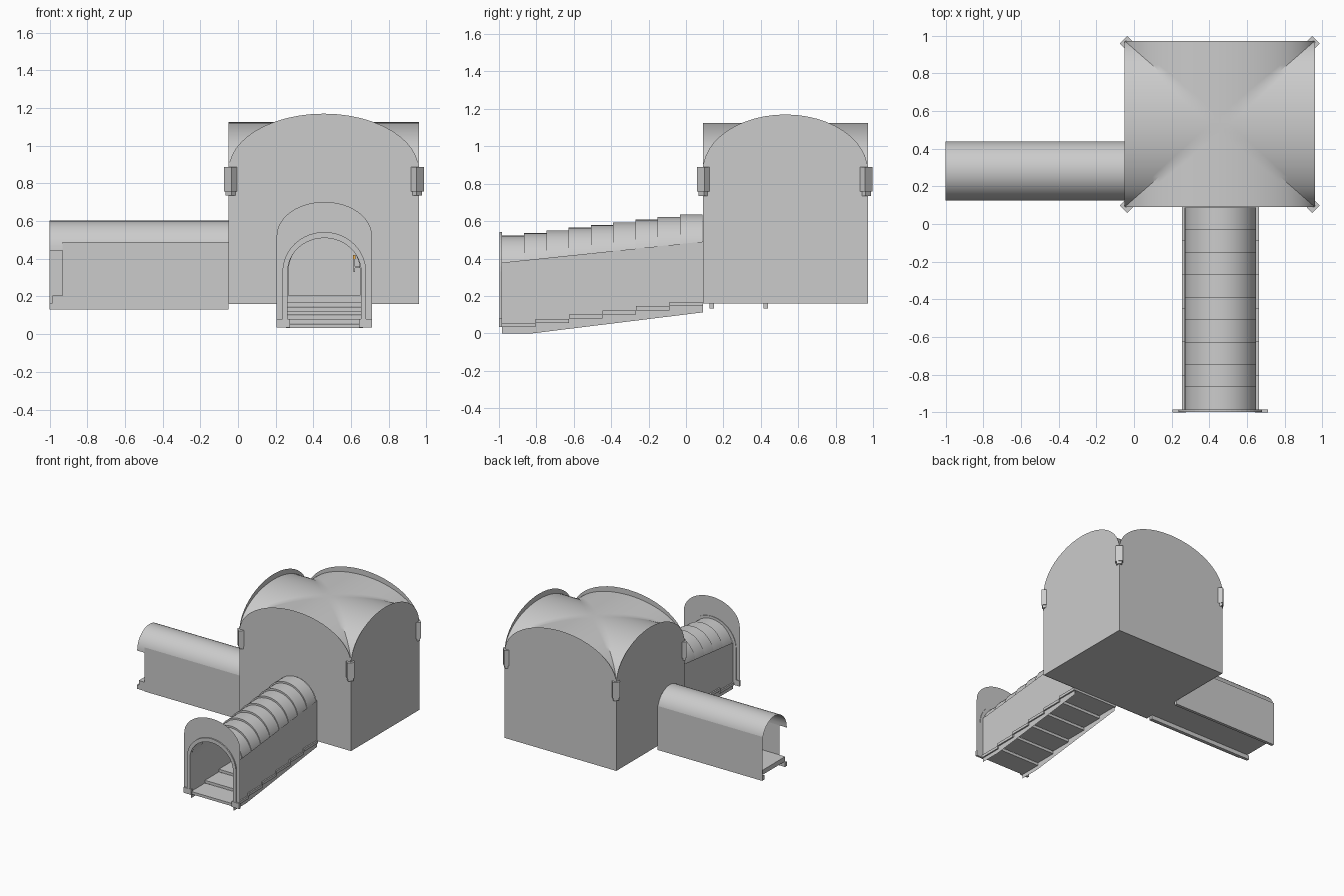
import bpy, bmesh
from math import pi, sin, cos, sqrt, radians
from mathutils import Matrix

if "Cube" in bpy.data.objects:
    bpy.data.objects.remove(bpy.data.objects["Cube"])

X0, X1, Y0, Y1 = -0.05, 0.96, 0.09, 0.972      # room footprint
CX, CY, HX, HY = (X0+X1)/2, (Y0+Y1)/2, (X1-X0)/2, (Y1-Y0)/2
SX, SR = 0.458, 0.19                           # stair tunnel centre and radius
PY, PR = 0.282, 0.157                          # side passage centre and radius


def make(name, verts, faces, smooth=False):
    me = bpy.data.meshes.new(name)
    me.from_pydata(verts, [], faces)
    me.update()
    ob = bpy.data.objects.new(name, me)
    bpy.context.collection.objects.link(ob)
    if smooth:
        bpy.ops.object.select_all(action='DESELECT')
        ob.select_set(True)
        bpy.context.view_layer.objects.active = ob
        bpy.ops.object.shade_smooth_by_angle(angle=radians(35))
    return ob


def box(name, x0, x1, y0, y1, z0, z1):
    bm = bmesh.new()
    bmesh.ops.create_cube(bm, size=1)
    bmesh.ops.scale(bm, vec=(x1-x0, y1-y0, z1-z0), verts=bm.verts)
    bmesh.ops.translate(bm, vec=((x0+x1)/2, (y0+y1)/2, (z0+z1)/2), verts=bm.verts)
    me = bpy.data.meshes.new(name)
    bm.to_mesh(me)
    bm.free()
    ob = bpy.data.objects.new(name, me)
    bpy.context.collection.objects.link(ob)
    return ob


def arch(c, half, base, spring, rise, n=24):
    """Arched outline from left foot to right foot, as (horizontal, z)."""
    pts = [(c-half*cos(pi*i/n), spring+rise*sin(pi*i/n)) for i in range(n+1)]
    return [(c-half, base)] + pts + [(c+half, base)]


def place(pts, axis, d):
    return [(u, d, z) if axis == 'y' else (d, u, z) for u, z in pts]


def arched_wall(name, axis, d, outer, door=None):
    """Thin arched sheet; a door is bridged as quads between both outlines."""
    if not door:
        return make(name, place(outer, axis, d), [list(range(len(outer)))])
    n = len(outer)
    return make(name, place(outer+door, axis, d),
                [(i, i+1, n+i+1, n+i) for i in range(n-1)])


def trim(name, axis, d, depth, outer, inner):
    """Solid arched frame."""
    ob = arched_wall(name, axis, d, outer, inner)
    bm = bmesh.new()
    bm.from_mesh(ob.data)
    ret = bmesh.ops.extrude_face_region(bm, geom=bm.faces[:], use_keep_orig=True)
    vs = [g for g in ret['geom'] if isinstance(g, bmesh.types.BMVert)]
    bmesh.ops.translate(bm, verts=vs, vec=(0, depth, 0) if axis == 'y' else (depth, 0, 0))
    bmesh.ops.recalc_face_normals(bm, faces=bm.faces[:])
    bm.to_mesh(ob.data)
    bm.free()


def barrel(name, axis, c, r, stations, n=20):
    """Half-round vault lofted through (distance, springing height) stations."""
    vs = []
    for d, z in stations:
        vs += place([(c-r*cos(pi*i/n), z+r*sin(pi*i/n)) for i in range(n+1)], axis, d)
    m = n+1
    fs = [(k*m+i, k*m+i+1, (k+1)*m+i+1, (k+1)*m+i)
          for k in range(len(stations)-1) for i in range(n)]
    make(name, vs, fs, True)


# Room walls with arched tops, two of them with doorways
wall_x = arch(CX, HX, 0.16, 0.87, 0.30)
wall_y = arch(CY, HY, 0.16, 0.87, 0.30)
stair_door = arch(SX, SR, 0.16, 0.445, SR)
passage_door = arch(PY, PR, 0.16, 0.445, PR)
arched_wall('room_front_wall', 'y', Y0, wall_x, stair_door)
arched_wall('room_back_wall', 'y', Y1, wall_x)
arched_wall('room_left_wall', 'x', X0, wall_y, passage_door)
arched_wall('room_right_wall', 'x', X1, wall_y)
box('room_floor', X0, X1, Y0, Y1, 0.163, 0.205)

# Groin vault roof, lower than the wall tops
N = 32
verts, faces = [], []
for j in range(N+1):
    for i in range(N+1):
        u, v = -cos(pi*i/N), -cos(pi*j/N)
        w = min(abs(u), abs(v))
        z = 0.86 + 0.265*sqrt(max(0, 1-w*w))
        verts.append((CX+HX*u, CY+HY*v, z))
for j in range(N):
    for i in range(N):
        a, b = j*(N+1)+i, j*(N+1)+i+1
        c, d = b+N+1, a+N+1
        if (i < N/2) == (j < N/2):
            faces += [(a, b, c), (a, c, d)]
        else:
            faces += [(a, b, d), (b, c, d)]
make('groin_vault_roof', verts, faces, True)

# Corner capitals turned 45 degrees
for k, (x, y) in enumerate([(-0.04, 0.093), (0.952, 0.093), (-0.04, 0.963), (0.952, 0.963)]):
    sign = 1 if k in (0, 3) else -1
    turn = Matrix.Translation((x, y, 0)) @ Matrix.Rotation(-sign*pi/4, 4, 'Z')
    for part, w, t, z0, z1 in (('block', 0.056, 0.042, 0.757, 0.888), ('foot', 0.042, 0.03, 0.735, 0.757)):
        ob = box(f'corner_capital_{part}', -w/2, w/2, -t/2, t/2, z0, z1)
        ob.data.transform(turn)

# Stepped stair tunnel roof
step = (0.087+0.985)/9
stations = []
for i in range(9):
    z = 0.332 + 0.0143*i
    stations += [(-0.985+step*i, z), (-0.985+step*(i+1), z)]
barrel('stair_tunnel_roof', 'y', SX, SR, stations)

# Stair tunnel side walls
side = [(-0.985, 0), (-0.82, 0), (Y0, 0.112), (Y0, 0.49), (-0.985, 0.378)]
for s in (-1, 1):
    make('stair_side_wall', [(SX+s*(SR+0.003), y, z) for y, z in side], [(0, 1, 2, 3, 4)])

# Stair treads, slightly wider than the walls
tread = 1.075/6
for i in range(6):
    top = 0.055+0.0225*i
    box('stair_tread', SX-0.204, SX+0.204, -0.985+tread*i, -0.985+tread*(i+1), top-0.022, top)

# Entrance plate, raised trim and foot blocks
arched_wall('entrance_plate', 'y', -0.988, arch(SX, 0.253, 0.035, 0.52, 0.182),
            arch(SX, 0.197, 0.035, 0.33, 0.182))
trim('entrance_trim', 'y', -0.998, 0.014, arch(SX, 0.222, 0.035, 0.33, 0.212),
     arch(SX, 0.195, 0.035, 0.33, 0.18))
for s in (-1, 1):
    c = SX+s*0.218
    box('entrance_foot', c-0.035, c+0.035, -1.0, -0.984, 0.035, 0.08)

# Side passage: roof, walls, floor and curbs
barrel('passage_roof', 'x', PY, PR, [(-1, 0.445), (X0, 0.445)])
for y, x in ((PY-PR-0.003, -0.93), (PY+PR+0.003, -1.0)):
    make('passage_wall', [(x, y, 0.13), (X0, y, 0.13), (X0, y, 0.49), (x, y, 0.49)], [(0, 1, 2, 3)])
box('passage_floor', -0.985, X0, PY-PR, PY+PR, 0.166, 0.204)
for s in (-1, 1):
    c = PY+s*(PR-0.012)
    box('passage_curb', -1.0, X0, c-0.012, c+0.012, 0.132, 0.166)
trim('passage_door_trim', 'x', X0+0.002, 0.014, arch(PY, 0.182, 0.205, 0.445, 0.18),
     arch(PY, 0.154, 0.205, 0.445, 0.154))

# Small torch on the tunnel wall
box('torch_handle', 0.612, 0.622, -0.305, -0.295, 0.33, 0.40)
box('torch_bracket', 0.617, 0.648, -0.305, -0.295, 0.35, 0.36)
flame = box('torch_flame', 0.61, 0.624, -0.307, -0.293, 0.40, 0.42)
mat = bpy.data.materials.new('flame_orange')
mat.diffuse_color = (0.9, 0.45, 0.08, 1)
mat.use_nodes = True
mat.node_tree.nodes["Principled BSDF"].inputs["Base Color"].default_value = mat.diffuse_color
flame.data.materials.append(mat)
